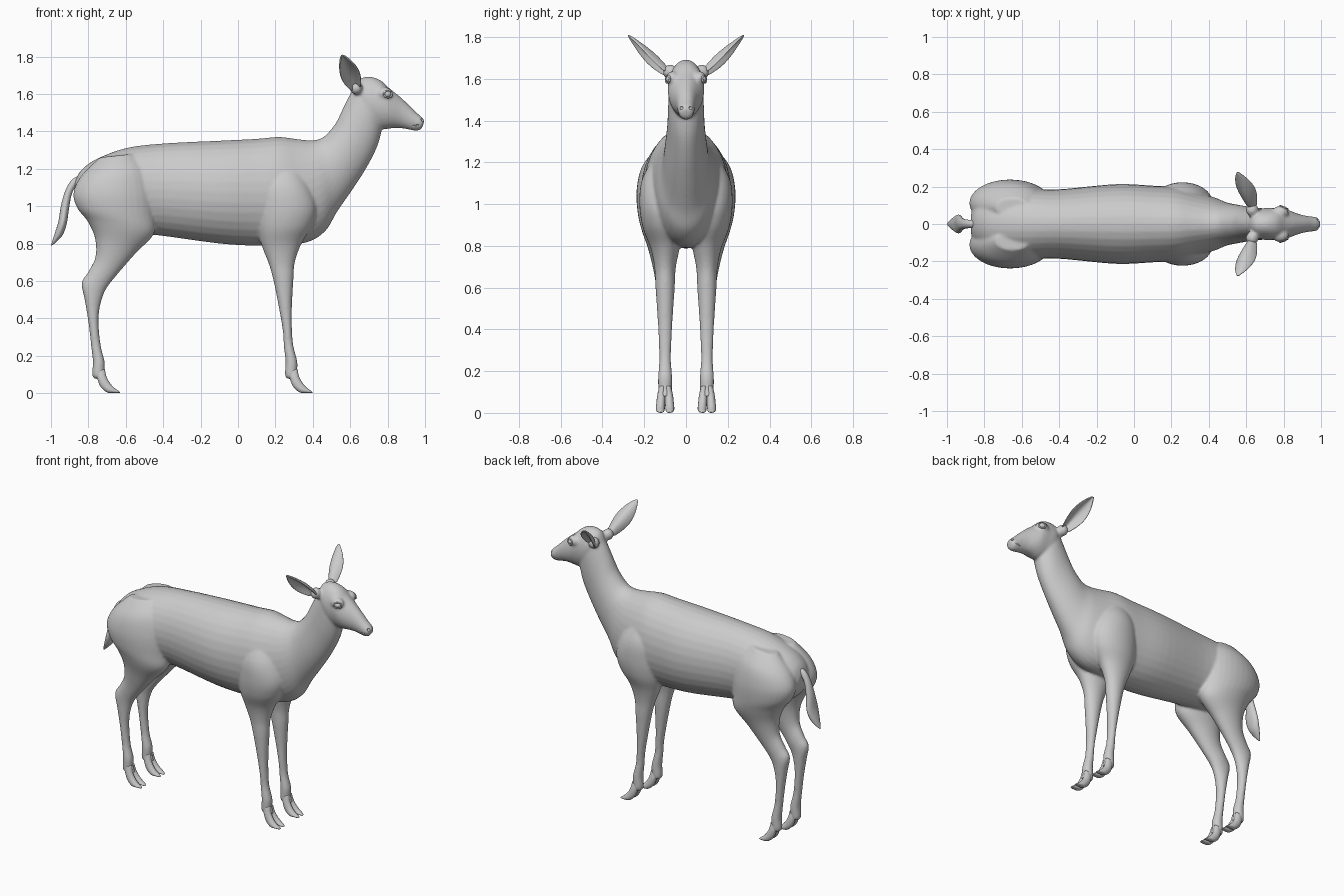
import bpy, bmesh, math
from mathutils import Vector, Matrix

if "Cube" in bpy.data.objects:
    bpy.data.objects.remove(bpy.data.objects["Cube"])


def loft(bm, sections, y0=0.0, n=32, steps=5):
    """Skin ellipses. Section = (x1, z1, x2, z2, y centre, half width)."""
    P = [Vector(s) for s in sections]
    dense = []
    for i in range(len(P) - 1):
        a, b, c, d = P[max(i - 1, 0)], P[i], P[i + 1], P[min(i + 2, len(P) - 1)]
        for k in range(steps):
            t = k / steps
            dense.append(0.5 * (2 * b + (c - a) * t + (2 * a - 5 * b + 4 * c - d) * t * t
                                + (3 * b - a - 3 * c + d) * t ** 3))
    dense.append(P[-1])
    rings = []
    for x1, z1, x2, z2, y, w in dense:
        ring = []
        for k in range(n):
            u, v = math.cos(math.tau * k / n), math.sin(math.tau * k / n)
            ring.append(bm.verts.new(((x1 + x2) / 2 + u * (x1 - x2) / 2, y0 + y + w * v,
                                      (z1 + z2) / 2 + u * (z1 - z2) / 2)))
        rings.append(ring)
    faces = [bm.faces.new(rings[0]), bm.faces.new(rings[-1])]
    for r, q in zip(rings, rings[1:]):
        for k in range(n):
            faces.append(bm.faces.new((r[k], r[(k + 1) % n], q[(k + 1) % n], q[k])))
    bmesh.ops.recalc_face_normals(bm, faces=faces)


def ball(bm, loc, scale, rot=Matrix()):
    m = Matrix.Translation(loc) @ rot @ Matrix.Diagonal((*scale, 1))
    bmesh.ops.create_uvsphere(bm, u_segments=24, v_segments=16, radius=1, matrix=m)


def make(name, bm):
    me = bpy.data.meshes.new(name)
    bm.to_mesh(me)
    bm.free()
    for p in me.polygons:
        p.use_smooth = True
    ob = bpy.data.objects.new(name, me)
    bpy.context.collection.objects.link(ob)
    return ob


def mid(rows):
    """Sections lying on the centre line."""
    return [(a, b, c, d, 0, w) for a, b, c, d, w in rows]


torso = mid([
    (-.872, 1.13, -.872, 1.04, .05), (-.84, 1.19, -.84, .98, .11),
    (-.76, 1.25, -.76, .92, .16), (-.6, 1.31, -.62, .86, .19),
    (-.4, 1.335, -.42, .843, .185), (-.1, 1.35, -.1, .80, .213),
    (.1, 1.36, .1, .788, .205), (.22, 1.37, .25, .79, .195),
    (.32, 1.358, .38, .81, .165), (.40, 1.352, .47, .87, .14),
    (.46, 1.372, .53, .97, .115), (.52, 1.44, .62, 1.10, .1),
    (.56, 1.52, .69, 1.21, .09), (.595, 1.59, .745, 1.32, .086),
    (.63, 1.65, .772, 1.42, .08), (.66, 1.67, .78, 1.45, .06)])
head = mid([
    (.61, 1.62, .68, 1.50, .05), (.64, 1.675, .73, 1.43, .082),
    (.70, 1.692, .78, 1.412, .086), (.76, 1.674, .82, 1.416, .086),
    (.81, 1.63, .85, 1.418, .073), (.86, 1.59, .885, 1.415, .056),
    (.91, 1.545, .92, 1.408, .045), (.95, 1.505, .95, 1.403, .040),
    (.98, 1.478, .975, 1.408, .036), (.997, 1.458, .987, 1.425, .022)])
pastern = [(-.785, .25, -.733, .25, .1, .028), (-.776, .17, -.713, .17, .1, .034),
           (-.778, .09, -.712, .12, .1, .033), (-.75, .075, -.70, .08, .1, .03)]
hind_leg = [
    (-.74, 1.26, -.56, 1.28, .09, .05), (-.84, 1.16, -.485, 1.2, .10, .11),
    (-.88, 1.07, -.45, 1.08, .11, .126), (-.86, .99, -.445, .95, .115, .118),
    (-.805, .92, -.45, .85, .115, .10), (-.765, .83, -.545, .75, .11, .072),
    (-.762, .73, -.645, .635, .105, .05), (-.80, .65, -.70, .565, .1, .044),
    (-.836, .59, -.725, .51, .1, .04), (-.82, .50, -.742, .44, .1, .036),
    (-.80, .38, -.745, .36, .1, .031)] + pastern
FRONT = 1.03  # front feet repeat the hind feet this far forward
front_leg = [
    (.17, 1.25, .30, 1.25, .09, .05), (.115, 1.12, .38, 1.12, .11, .10),
    (.10, 1.0, .42, 1.0, .115, .108), (.105, .88, .40, .90, .11, .098),
    (.13, .78, .34, .80, .10, .07), (.165, .69, .304, .70, .1, .051),
    (.19, .6, .296, .6, .1, .046), (.22, .45, .288, .45, .1, .036),
    (.24, .33, .289, .33, .1, .030)] + [
    (a + FRONT, b, c + FRONT, d, y, w) for a, b, c, d, y, w in pastern]

# Body, head and legs, fused into one skin
bm = bmesh.new()
loft(bm, torso)
loft(bm, head)
for side in (1, -1):
    for leg in (hind_leg, front_leg):
        loft(bm, [(*s[:4], side * s[4], s[5]) for s in leg])
    ball(bm, (.782, side * .062, 1.602), (.045, .035, .034))   # brow
    ball(bm, (.632, side * .075, 1.632), (.034, .036, .036))   # ear root
body = make("body", bm)
m = body.modifiers.new("fuse", 'REMESH')
m.mode, m.voxel_size, m.use_smooth_shade = 'VOXEL', .008, True
m = body.modifiers.new("soften", 'SMOOTH')
m.factor, m.iterations = .5, 6

# Nostril and mouth cutters
bm = bmesh.new()
for side in (1, -1):
    ball(bm, (.988, side * .022, 1.461), (.012, .008, .008))
    ball(bm, (.945, side * .043, 1.431), (.042, .012, .004), Matrix.Rotation(-.15, 4, 'Y'))
cutter = make("face_cutter", bm)
cutter.hide_render = True
cutter.hide_viewport = True
m = body.modifiers.new("face", 'BOOLEAN')
m.operation, m.solver, m.object = 'DIFFERENCE', 'EXACT', cutter

# Tail
bm = bmesh.new()
loft(bm, mid([
    (-.84, 1.165, -.85, 1.11, .02), (-.885, 1.145, -.87, 1.10, .022),
    (-.92, 1.09, -.89, 1.06, .025), (-.945, 1.01, -.903, .99, .035),
    (-.96, .92, -.915, .91, .05), (-.978, .86, -.935, .85, .04),
    (-.994, .81, -.965, .815, .02), (-1.0, .79, -.99, .792, .004)]), n=24)
make("tail", bm)

# Cloven hooves: two toes on each foot
for label, dx in (("hind", 0), ("front", FRONT)):
    for side_name, side in (("left", 1), ("right", -1)):
        bm = bmesh.new()
        for k in (-1, 1):
            loft(bm, [(a + dx, b, c + dx, d, k * y, w) for a, b, c, d, y, w in (
                (-.765, .11, -.712, .13, .014, .016), (-.752, .075, -.704, .09, .018, .02),
                (-.735, .035, -.685, .055, .021, .021), (-.70, .004, -.663, .030, .023, .021),
                (-.66, .001, -.64, .013, .022, .016), (-.635, .0, -.63, .003, .02, .007))],
                 y0=side * .1, n=16)
        make(f"{label}_hoof_{side_name}", bm)

# Cupped ears, eyes and eyelids
widths = [.026, .036, .045, .051, .052, .047, .038, .024, .004]
for side_name, side in (("left", 1), ("right", -1)):
    root, axis = Vector((.63, .092, 1.632)), Vector((-.075, .186, .176))
    across = Vector((.91, 0, .40)).normalized()
    out = axis.cross(across).normalized()
    bm = bmesh.new()
    rows = []
    for i, w in enumerate(widths):
        t = i / (len(widths) - 1)
        row = []
        for j in range(9):
            s = j / 4 - 1
            p = root + axis * t + across * w * s + out * w * (1.1 - .7 * t) * (s * s - .5)
            row.append(bm.verts.new((p.x, side * p.y, p.z)))
        rows.append(row)
    for r, q in zip(rows, rows[1:]):
        for j in range(8):
            bm.faces.new((r[j], r[j + 1], q[j + 1], q[j]))
    bmesh.ops.recalc_face_normals(bm, faces=bm.faces)
    ear = make(f"ear_{side_name}", bm)
    m = ear.modifiers.new("thickness", 'SOLIDIFY')
    m.thickness, m.offset = .01, 0
    m = ear.modifiers.new("round", 'SUBSURF')
    m.levels = m.render_levels = 2

    eye_at = Vector((.797, side * .077, 1.597))
    look = Vector((.4, side * .9, .12)).to_track_quat('Z', 'Y')
    bm = bmesh.new()
    ball(bm, eye_at, (.023, .018, .02), look.to_matrix().to_4x4())
    make(f"eye_{side_name}", bm)
    bpy.ops.mesh.primitive_torus_add(major_radius=.023, minor_radius=.005,
                                     major_segments=32, minor_segments=10,
                                     location=eye_at + look @ Vector((0, 0, .011)))
    lid = bpy.context.object
    lid.name = f"eyelid_{side_name}"
    lid.rotation_euler = look.to_euler()
    lid.scale = (1, .8, 1)
    bpy.ops.object.shade_smooth()
